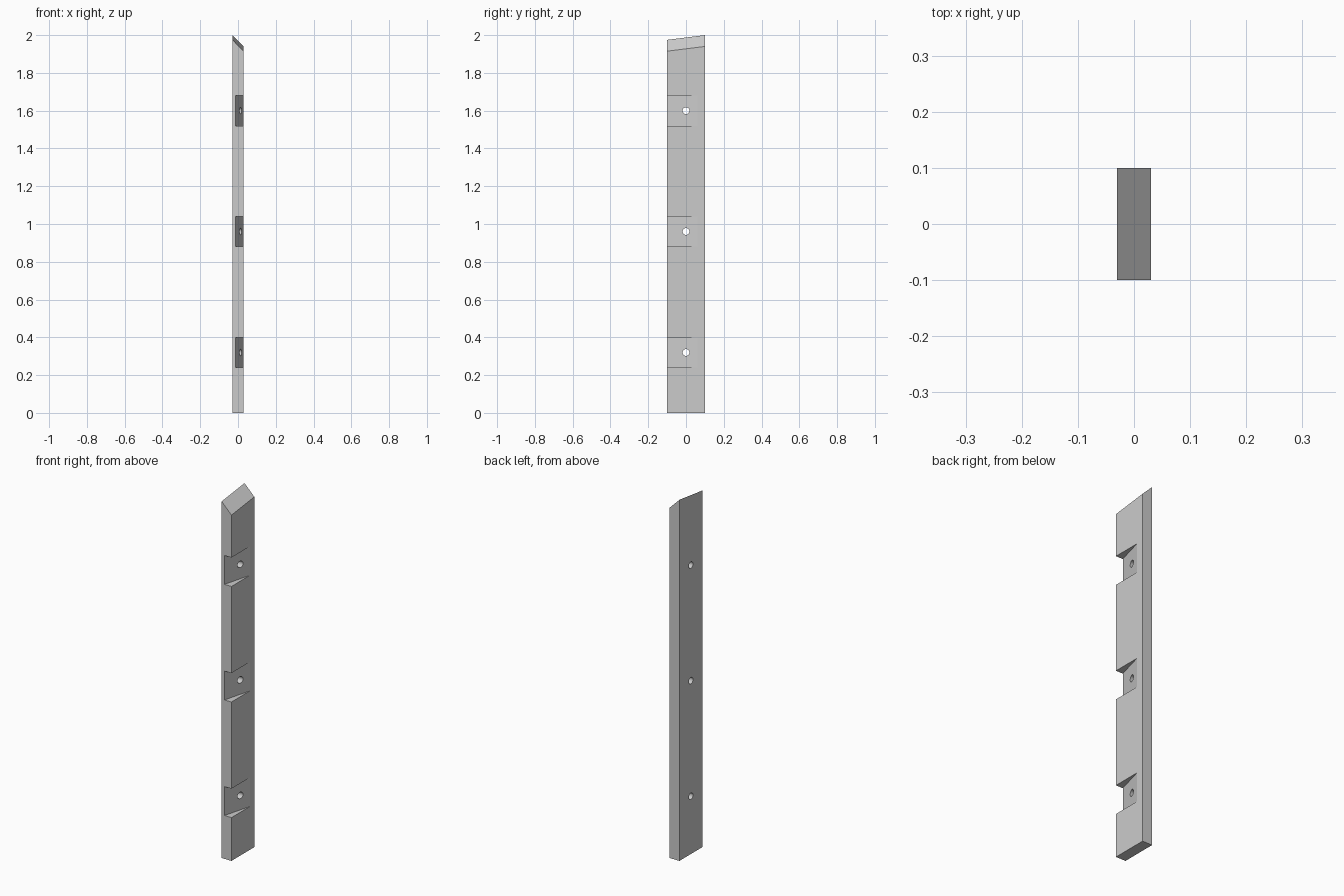
import bpy, bmesh, math

if "Cube" in bpy.data.objects:
    bpy.data.objects.remove(bpy.data.objects["Cube"])

X, Y = 0.03, 0.10
NOTCH_Z = (0.32, 0.96, 1.60)


def mesh_object(name, bm):
    bmesh.ops.recalc_face_normals(bm, faces=bm.faces)
    me = bpy.data.meshes.new(name)
    bm.to_mesh(me)
    bm.free()
    ob = bpy.data.objects.new(name, me)
    bpy.context.collection.objects.link(ob)
    return ob


def prism(name, profile, z0, z1):
    """Extrude an XY profile from z0 to z1."""
    bm = bmesh.new()
    face = bm.faces.new([bm.verts.new((x, y, z0)) for x, y in profile])
    ext = bmesh.ops.extrude_face_region(bm, geom=[face])
    for v in ext["geom"]:
        if isinstance(v, bmesh.types.BMVert):
            v.co.z = z1
    return mesh_object(name, bm)


def cut(target, cutter):
    mod = target.modifiers.new(cutter.name, 'BOOLEAN')
    mod.operation = 'DIFFERENCE'
    mod.solver = 'EXACT'
    mod.object = cutter
    bpy.context.view_layer.objects.active = target
    bpy.ops.object.modifier_apply(modifier=mod.name)
    bpy.data.objects.remove(cutter)


# Post with a top that slopes in two directions
post = prism("fence_post", [(-X, -Y), (X, -Y), (X, Y), (-X, Y)], 0, 2)
for v in post.data.vertices:
    if v.co.z > 1:
        v.co.z = 2 - (v.co.x + X) - 0.125 * (Y - v.co.y)

# Wedge notches: floor tilted 15 degrees, running out at y = 0.06
slope = math.tan(math.radians(15))
e = 0.02
wedge = [(X - slope * (0.16 + e), -Y - e), (X + e, -Y - e),
         (X + e, 0.06 + e / slope)]
for z in NOTCH_Z:
    cut(post, prism("notch_cutter", wedge, z - 0.08, z + 0.08))

# Bolt holes straight through the post
for z in NOTCH_Z:
    bpy.ops.mesh.primitive_cylinder_add(vertices=32, radius=0.018, depth=0.2,
                                        location=(0, 0, z),
                                        rotation=(0, math.pi / 2, 0))
    bpy.context.object.name = "hole_cutter"
    cut(post, bpy.context.object)

# Smooth the hole walls, keep every other edge sharp
bpy.ops.object.select_all(action='DESELECT')
post.select_set(True)
bpy.context.view_layer.objects.active = post
bpy.ops.object.shade_smooth_by_angle(angle=math.radians(12))
